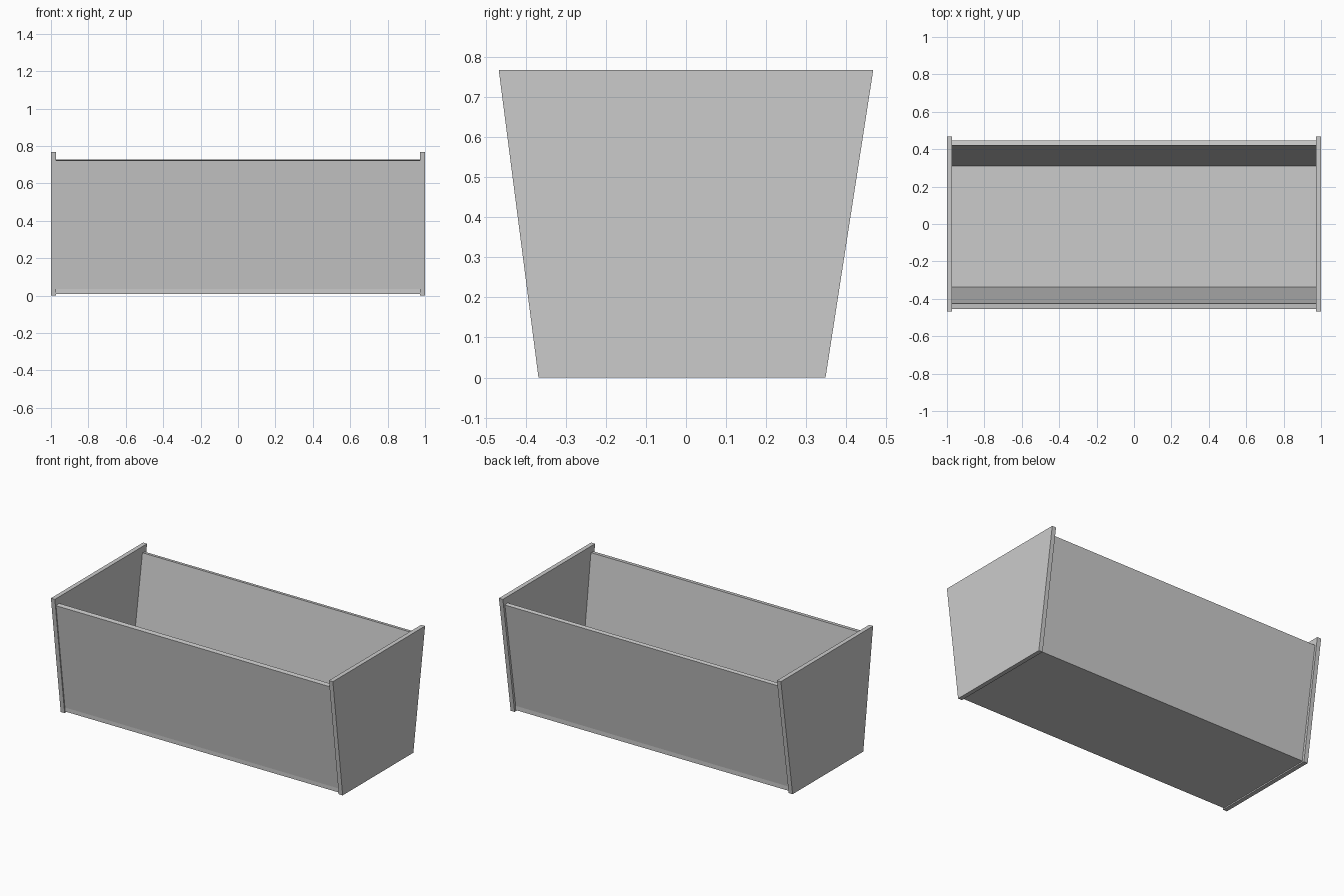
import bpy, bmesh

if "Cube" in bpy.data.objects:
    bpy.data.objects.remove(bpy.data.objects["Cube"])


def extrude_profile(name, points, x0, x1):
    """Prism along x from a closed (y, z) profile."""
    bm = bmesh.new()
    face = bm.faces.new([bm.verts.new((x0, y, z)) for y, z in points])
    ext = bmesh.ops.extrude_face_region(bm, geom=[face])
    verts = [v for v in ext["geom"] if isinstance(v, bmesh.types.BMVert)]
    bmesh.ops.translate(bm, verts=verts, vec=(x1 - x0, 0, 0))
    bmesh.ops.recalc_face_normals(bm, faces=bm.faces)
    mesh = bpy.data.meshes.new(name)
    bm.to_mesh(mesh)
    bm.free()
    obj = bpy.data.objects.new(name, mesh)
    bpy.context.collection.objects.link(obj)
    return obj


T = 0.028   # board thickness
IN = 1 - T  # inner face of the end boards

# Tapered end boards
end = [(-0.368, 0), (0.348, 0), (0.467, 0.767), (-0.467, 0.767)]
extrude_profile("left_end", end, -1, -IN)
extrude_profile("right_end", end, IN, 1)

# Floor board, raised slightly and set between the ends
floor = [(-0.362, 0.008), (0.337, 0.008), (0.337, 0.035), (-0.362, 0.035)]
extrude_profile("floor", floor, -IN, IN)

# Leaning long sides, resting on the floor board
front = [(-0.365, 0.035), (-0.336, 0.035), (-0.425, 0.726), (-0.455, 0.722)]
back = [(0.337, 0.035), (0.310, 0.035), (0.420, 0.727), (0.446, 0.723)]
extrude_profile("front_side", front, -IN, IN)
extrude_profile("back_side", back, -IN, IN)
